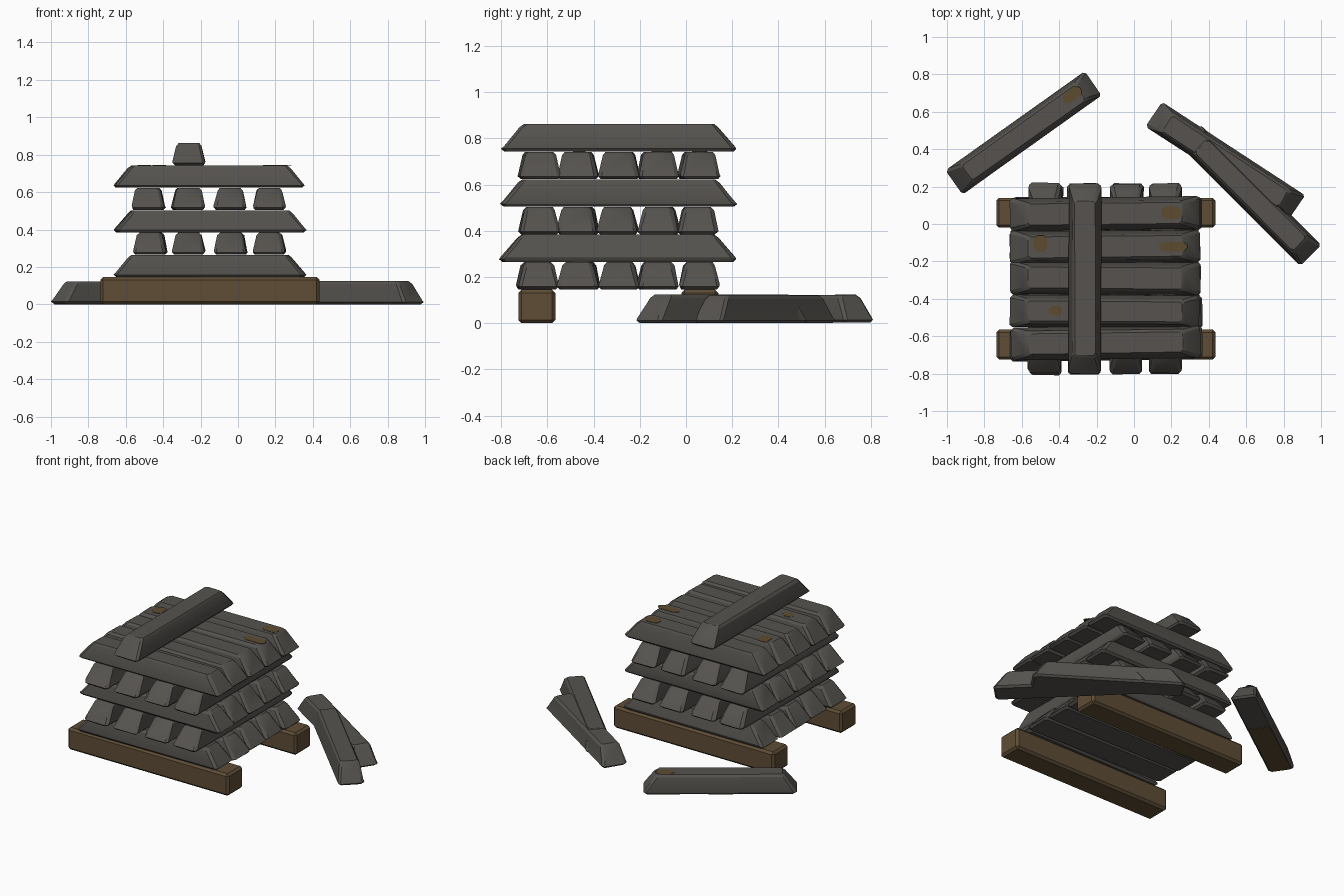
import bpy, bmesh, math, random
from mathutils import Matrix, Vector

if "Cube" in bpy.data.objects:
    bpy.data.objects.remove(bpy.data.objects["Cube"])

random.seed(4)


def material(name, rgb):
    m = bpy.data.materials.new(name)
    m.diffuse_color = (*rgb, 1)
    m.use_nodes = True
    m.node_tree.nodes["Principled BSDF"].inputs["Base Color"].default_value = m.diffuse_color
    return m


IRON = material("dark iron grey", (0.092, 0.086, 0.077))
WOOD = material("brown timber", (0.112, 0.075, 0.036))
RUST = material("rust brown", (0.110, 0.071, 0.030))


def finish(bm, name, mat, matrix):
    bmesh.ops.recalc_face_normals(bm, faces=bm.faces[:])
    me = bpy.data.meshes.new(name)
    bm.to_mesh(me)
    bm.free()
    ob = bpy.data.objects.new(name, me)
    bpy.context.collection.objects.link(ob)
    me.materials.append(mat)
    ob.matrix_world = matrix
    bpy.context.view_layer.objects.active = ob
    for o in bpy.context.selected_objects:
        o.select_set(False)
    ob.select_set(True)
    bpy.ops.object.shade_smooth_by_angle(angle=math.radians(25))
    return ob


def loft(rings):
    """Close a stack of (half length, half width, corner cut, z) octagons."""
    bm = bmesh.new()
    loops = []
    for l, w, c, z in rings:
        pts = [(l, w - c), (l - c, w), (c - l, w), (-l, w - c),
               (-l, c - w), (c - l, -w), (l - c, -w), (l, c - w)]
        loops.append([bm.verts.new((x, y, z)) for x, y in pts])
    for a, b in zip(loops, loops[1:]):
        for i in range(8):
            j = (i + 1) % 8
            bm.faces.new((a[i], a[j], b[j], b[i]))
    bm.faces.new(loops[0])
    bm.faces.new(loops[-1])
    return bm


def place(x, y, z, angle):
    return Matrix.Translation((x, y, z)) @ Matrix.Rotation(math.radians(angle), 4, 'Z')


def ingot(name, x, y, z, angle, scale=1.0, h=0.118, jitter=0.0):
    bm = loft([(0.495, 0.075, 0.012, 0), (0.508, 0.086, 0.014, 0.012),
               (0.500, 0.086, 0.016, 0.022), (0.432, 0.067, 0.016, h - 0.014),
               (0.412, 0.055, 0.014, h)])
    for v in bm.verts:   # rough casting
        v.co += Vector((random.uniform(-1, 1), random.uniform(-1, 1), 0)) * 0.003
        v.co.x *= scale
        v.co.y *= scale
    j = lambda s: random.uniform(-s, s) * jitter
    return finish(bm, name, IRON, place(x + j(0.007), y + j(0.006), z, angle + j(0.8)))


# two bearer timbers
for name, y in (("front_timber", -0.645), ("back_timber", 0.06)):
    bm = bmesh.new()
    bmesh.ops.create_cube(bm, size=1)
    bmesh.ops.scale(bm, vec=(1.17, 0.16, 0.145), verts=bm.verts)
    bmesh.ops.bevel(bm, geom=bm.edges[:], offset=0.014, segments=1, affect='EDGES')
    finish(bm, name, WOOD, Matrix.Translation((-0.15, y, 0.0725)))

# alternating layers of ingots
BASE, STEP = 0.146, 0.1195
ROWS = (-0.64, -0.465, -0.292, -0.118, 0.053)
COLS = (-0.475, -0.262, -0.045, 0.168)
for layer in range(5):
    z = BASE + STEP * layer
    if layer % 2 == 0:
        for i, y in enumerate(ROWS):
            ingot(f"cross_ingot_{layer}_{i}", -0.15, y, z, 0, jitter=1)
    else:
        for i, x in enumerate(COLS):
            ingot(f"long_ingot_{layer}_{i}", x, -0.295, z, 90, jitter=1)

# single ingot on top
ingot("top_ingot", -0.262, -0.29, BASE + 5 * STEP, 90)

# loose ingots on the ground
ingot("loose_ingot_left", -0.59, 0.488, 0.003, 35.5, 0.9, 0.12)
ingot("loose_ingot_right_a", 0.488, 0.338, 0.0, -33, 0.9, 0.12)
ingot("loose_ingot_right_b", 0.622, 0.155, 0.0, -45, 0.9, 0.124)

# rust patches
TOP = BASE + 4 * STEP + 0.117
for i, (x, y, z, l, w, a) in enumerate((
        (0.20, 0.06, TOP, 0.052, 0.034, 0), (0.21, -0.122, TOP, 0.075, 0.026, 0),
        (-0.50, -0.105, TOP, 0.036, 0.044, 0), (-0.42, -0.462, TOP, 0.036, 0.026, 0),
        (-0.33, 0.69, 0.122, 0.056, 0.03, 35.5))):
    finish(loft([(l, w, 0.02, 0), (l, w, 0.02, 0.003)]),
           f"rust_patch_{i}", RUST, place(x, y, z, a))
finish(loft([(0.26, 0.066, 0.012, 0), (0.26, 0.066, 0.012, 0.004)]),
       "rust_underside", RUST, place(-0.737, 0.383, 0, 35.5))
